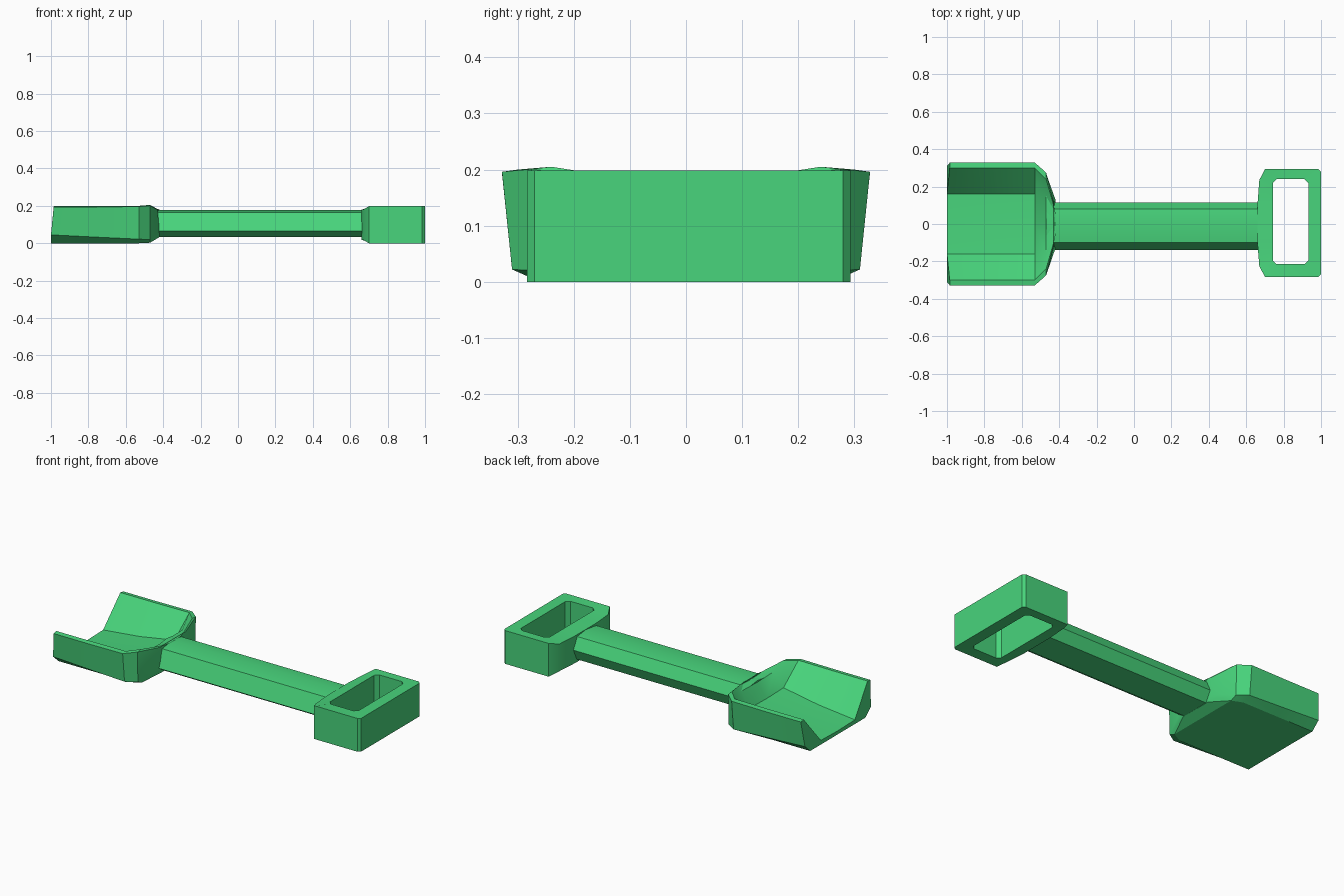
import bpy, bmesh

if "Cube" in bpy.data.objects:
    bpy.data.objects.remove(bpy.data.objects["Cube"])

green = bpy.data.materials.new("green")
green.diffuse_color = (0.065, 0.66, 0.2, 1)
green.use_nodes = True
green.node_tree.nodes["Principled BSDF"].inputs["Base Color"].default_value = green.diffuse_color


def loft(name, rings, closed=False, smooth=25):
    """Skin closed rings of points; cap the ends, or join last ring to first."""
    bm = bmesh.new()
    loops = [[bm.verts.new(p) for p in ring] for ring in rings]
    pairs = list(zip(loops, loops[1:]))
    if closed:
        pairs.append((loops[-1], loops[0]))
    else:
        bm.faces.new(loops[0])
        bm.faces.new(loops[-1])
    for a, b in pairs:
        n = len(a)
        for i in range(n):
            j = (i + 1) % n
            bm.faces.new((a[i], a[j], b[j], b[i]))
    bmesh.ops.triangulate(bm, faces=[f for f in bm.faces if len(f.verts) > 4])
    bmesh.ops.recalc_face_normals(bm, faces=bm.faces)
    mesh = bpy.data.meshes.new(name)
    bm.to_mesh(mesh)
    bm.free()
    mesh.materials.append(green)
    ob = bpy.data.objects.new(name, mesh)
    bpy.context.collection.objects.link(ob)
    bpy.context.view_layer.objects.active = ob
    ob.select_set(True)
    bpy.ops.object.shade_smooth_by_angle(angle=smooth * 3.14159 / 180)
    ob.select_set(False)
    return ob


# Grip: rectangular ring, chamfered and slightly thinner toward the shaft
outer = [(1, -.27), (1, .28), (.985, .293), (.70, .293), (.67, .235),
         (.66, .10), (.66, -.10), (.67, -.225), (.70, -.283), (.985, -.283)]
inner = [(.932, -.195), (.932, .22), (.912, .24), (.762, .24), (.742, .22),
         (.742, .10), (.742, -.10), (.742, -.195), (.762, -.215), (.912, -.215)]


def grip_ring(outline, top):
    ring = []
    for x, y in outline:
        inset = .018 if x < .69 else 0
        ring.append((x, y, .198 - inset if top else inset))
    return ring


loft("grip", [grip_ring(outer, False), grip_ring(outer, True),
              grip_ring(inner, True), grip_ring(inner, False)], closed=True)

# Shaft: uneven faceted bar
section = [(-.14, .065), (-.10, .165), (0, .178), (.08, .168),
           (.115, .10), (.085, .035), (-.09, .033)]
loft("shaft", [[(x, y, z) for y, z in section] for x in (-.47, .69)])


# Blade: trough with sloping inner walls, closing in to the shaft
def trough(x_top, x_low, w, wi, zt, wf, zf, wb, zb, wk, zk):
    half = [(x_top, w, zt - .004), (x_top, wi, zt), (x_low, wf, zf)]
    low = [(x_low, wk, zk), (x_low, wb, zb)]
    mirror = lambda pts: [(x, -y, z) for x, y, z in reversed(pts)]
    return half + [(x_low, 0, zf - .004)] + mirror(half) + mirror(low) + low


loft("blade", [
    trough(-.985, -1.0, .328, .30, .198, .16, .025, .31, .045, .26, .0),
    trough(-.76, -.76, .328, .30, .198, .16, .05, .31, .033, .26, .0),
    trough(-.53, -.53, .328, .30, .200, .16, .09, .31, .022, .26, .0),
    trough(-.47, -.47, .275, .24, .205, .15, .172, .27, .02, .23, .003),
    trough(-.43, -.42, .115, .10, .183, .06, .18, .13, .065, .10, .033),
])
